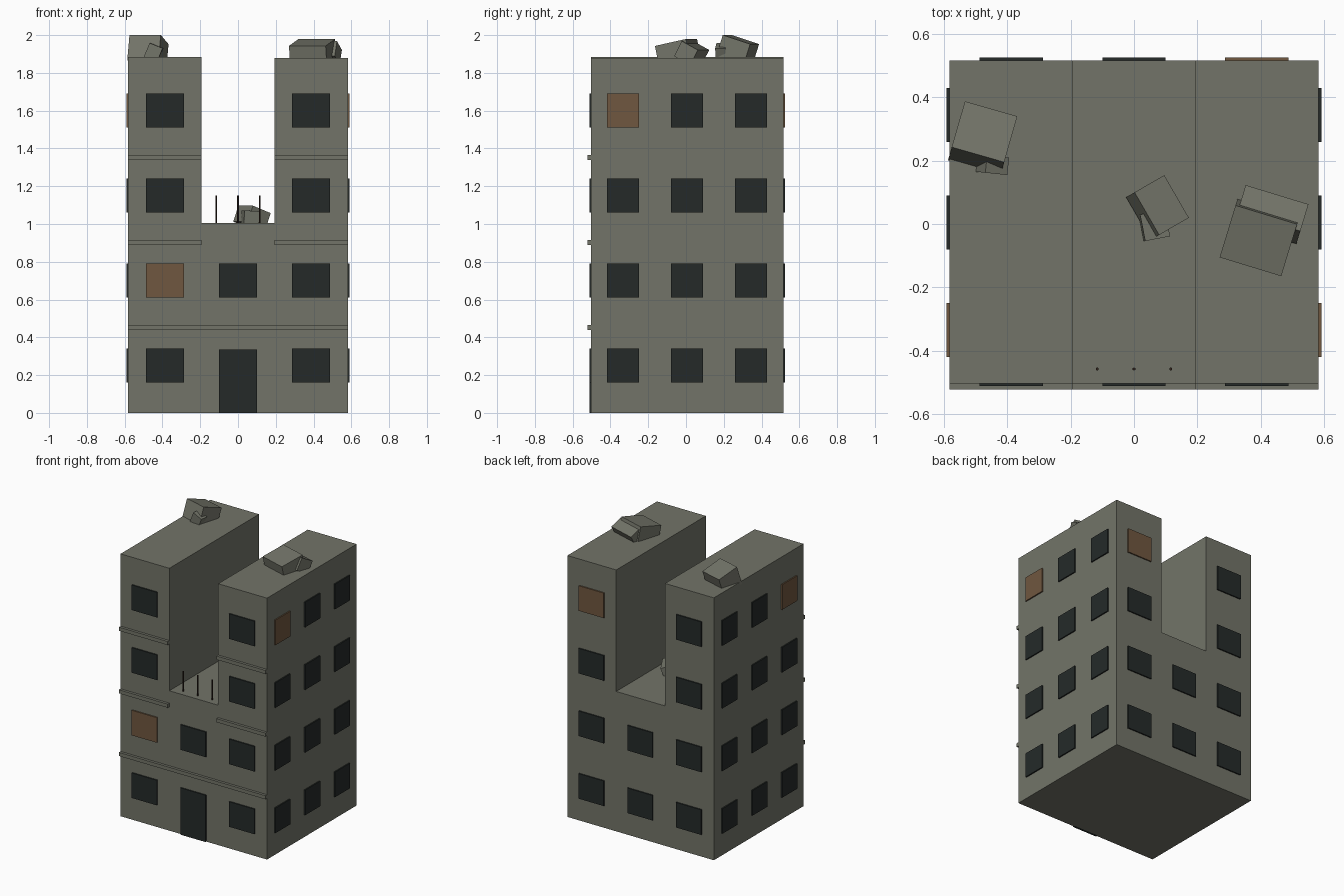
import bpy
import bmesh
from math import radians
from mathutils import Matrix, Euler

if "Cube" in bpy.data.objects:
    bpy.data.objects.remove(bpy.data.objects["Cube"])


def material(name, rgb):
    m = bpy.data.materials.new(name)
    m.diffuse_color = (*rgb, 1)
    m.use_nodes = True
    m.node_tree.nodes["Principled BSDF"].inputs["Base Color"].default_value = m.diffuse_color
    return m


CONCRETE = material("concrete", (0.17, 0.175, 0.14))
DARK = material("dark_opening", (0.018, 0.023, 0.022))
BOARD = material("boarded_opening", (0.16, 0.095, 0.05))
RUST = material("rusty_steel", (0.03, 0.016, 0.011))


def finish(name, bm, mat):
    bmesh.ops.recalc_face_normals(bm, faces=bm.faces)
    me = bpy.data.meshes.new(name)
    bm.to_mesh(me)
    bm.free()
    me.materials.append(mat)
    ob = bpy.data.objects.new(name, me)
    bpy.context.collection.objects.link(ob)
    return ob


def block(name, centre, size, mat, rot=(0, 0, 0)):
    bm = bmesh.new()
    turn = Euler([radians(a) for a in rot]).to_matrix().to_4x4()
    bmesh.ops.create_cube(bm, size=1, matrix=Matrix.Translation(centre)
                          @ turn @ Matrix.Diagonal((*size, 1)))
    return finish(name, bm, mat)


X, FRONT, BACK = 0.582, -0.502, 0.515
INNER = 0.194

# Building shell: U-shaped front profile extruded to the back
profile = [(-X, 0), (X, 0), (X, 1.878), (INNER, 1.878), (INNER, 1.005),
           (-INNER, 1.005), (-INNER, 1.885), (-X, 1.885)]
bm = bmesh.new()
face = bm.faces.new([bm.verts.new((x, FRONT, z)) for x, z in profile])
ext = bmesh.ops.extrude_face_region(bm, geom=[face])
bmesh.ops.translate(bm, vec=(0, BACK - FRONT, 0),
                    verts=[v for v in ext["geom"] if isinstance(v, bmesh.types.BMVert)])
finish("building_shell", bm, CONCRETE)

# Windows on four floors, a few of them boarded up
boarded = {("front", 1, 0), ("back", 3, 2), ("left", 3, 0), ("right", 3, 0)}
T = 0.018
for floor in range(4):
    z = 0.25 + 0.45 * floor
    for col in range(3):
        x = (col - 1) * 0.387
        y = 0.005 + (col - 1) * 0.339
        spots = {"left": (-X, y), "right": (X, y)}
        if col != 1 or floor < 2:
            spots["back"] = (x, BACK)
            if col != 1 or floor > 0:
                spots["front"] = (x, FRONT)
        for side, (px, py) in spots.items():
            size = (0.2, T, 0.18) if side in ("front", "back") else (T, 0.17, 0.18)
            mat = BOARD if (side, floor, col) in boarded else DARK
            block(f"{side}_window_{floor}_{col}", (px, py, z), size, mat)

# Door
block("door", (0, FRONT, 0.168), (0.2, T, 0.336), DARK)

# Floor ledges along the front
block("ledge_low", (0, FRONT - 0.004, 0.453), (2 * X, 0.03, 0.026), CONCRETE)
for z in (0.903, 1.353):
    for s in (-1, 1):
        block("ledge_upper", (s * (X + INNER) / 2, FRONT - 0.004, z),
              (X - INNER, 0.03, 0.026), CONCRETE)

# Exposed reinforcing bars over the collapsed bay
for x in (-0.116, 0, 0.116):
    bm = bmesh.new()
    bmesh.ops.create_cone(bm, cap_ends=True, segments=6, radius1=0.005, radius2=0.005,
                          depth=0.17, matrix=Matrix.Translation((x, -0.457, 1.065)))
    finish("rebar", bm, RUST)

# Tumbled rubble blocks on the roofs
rubble = [
    ((-0.477, 0.270, 1.910), (0.172, 0.158, 0.140), (-18, 0, -16)),
    ((-0.447, 0.187, 1.905), (0.075, 0.055, 0.085), (0, 22, -6)),
    ((0.395, -0.043, 1.912), (0.203, 0.175, 0.100), (12, 0, -17)),
    ((0.432, 0.030, 1.905), (0.207, 0.100, 0.090), (-28, 0, -17)),
    ((0.074, 0.052, 1.035), (0.115, 0.155, 0.090), (0, 20, 30)),
    ((0.064, -0.005, 1.032), (0.080, 0.085, 0.075), (0, 4, 11)),
]
for centre, size, rot in rubble:
    block("rubble_block", centre, size, CONCRETE, rot)
